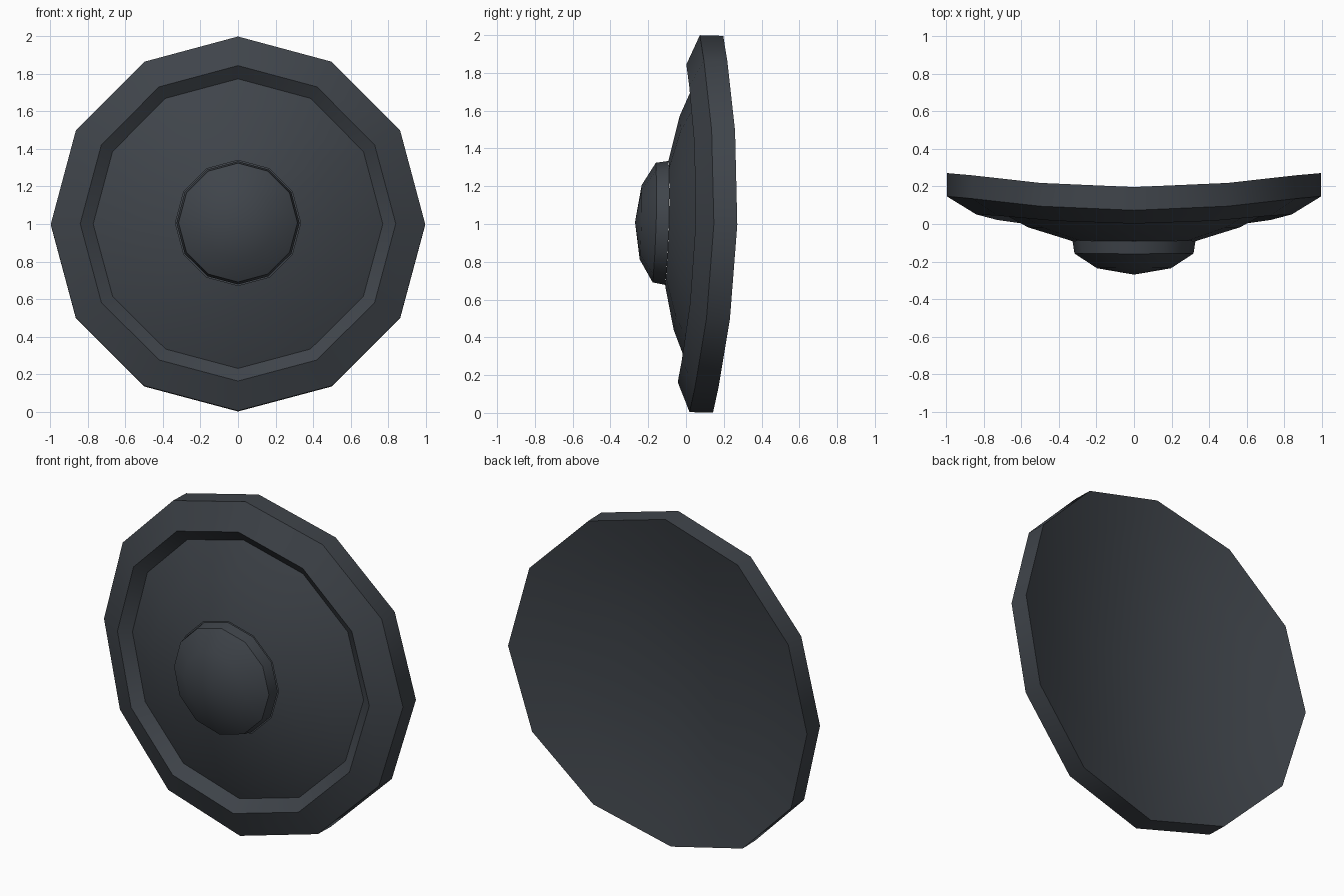
import bpy, bmesh, math

if "Cube" in bpy.data.objects:
    bpy.data.objects.remove(bpy.data.objects["Cube"])

SIDES = 12
BEND = 0.102      # sideways curl of the shield
TILT = 0.0272     # slight lean
CENTRE_Z = 1.003

metal = bpy.data.materials.new("dark_slate")
metal.diffuse_color = (0.05, 0.058, 0.069, 1.0)
metal.use_nodes = True
metal.node_tree.nodes["Principled BSDF"].inputs["Base Color"].default_value = metal.diffuse_color


def place(x, y, z):
    """Curl the point sideways, then lean it back about the centre."""
    y += BEND * x * x
    c, s = math.cos(TILT), math.sin(TILT)
    return (x, c * y + s * z, CENTRE_Z + c * z - s * y)


def lathe(name, profile):
    """Turn (radius, depth) points, listed from front to back, about the y axis."""
    bm = bmesh.new()
    rings = []
    for r, y in profile:
        if r == 0:
            rings.append([bm.verts.new(place(0, y, 0))] * SIDES)
            continue
        ring = []
        for i in range(SIDES):
            a = math.tau * i / SIDES
            ring.append(bm.verts.new(place(r * math.sin(a), y, r * math.cos(a))))
        rings.append(ring)
    for a, b in zip(rings, rings[1:]):
        for i in range(SIDES):
            j = (i + 1) % SIDES
            corners = list(dict.fromkeys((a[i], a[j], b[j], b[i])))
            bm.faces.new(corners)
    mesh = bpy.data.meshes.new(name)
    bm.to_mesh(mesh)
    bm.free()
    obj = bpy.data.objects.new(name, mesh)
    bpy.context.collection.objects.link(obj)
    mesh.materials.append(metal)
    bpy.ops.object.select_all(action='DESELECT')
    obj.select_set(True)
    bpy.context.view_layer.objects.active = obj
    bpy.ops.object.shade_smooth_by_angle(angle=math.radians(36))
    return obj


# Domed plate, groove, raised ridge, rim and dished back
lathe("shield_body", [
    (0.334, -0.101), (0.565, -0.05), (0.772, 0.035), (0.841, -0.021),
    (0.998, 0.046), (0.998, 0.170), (0.75, 0.124), (0.4, 0.084), (0, 0.068),
])

# Central boss
lathe("shield_boss", [
    (0, -0.270), (0.197, -0.24), (0.317, -0.168), (0.328, -0.101),
])
